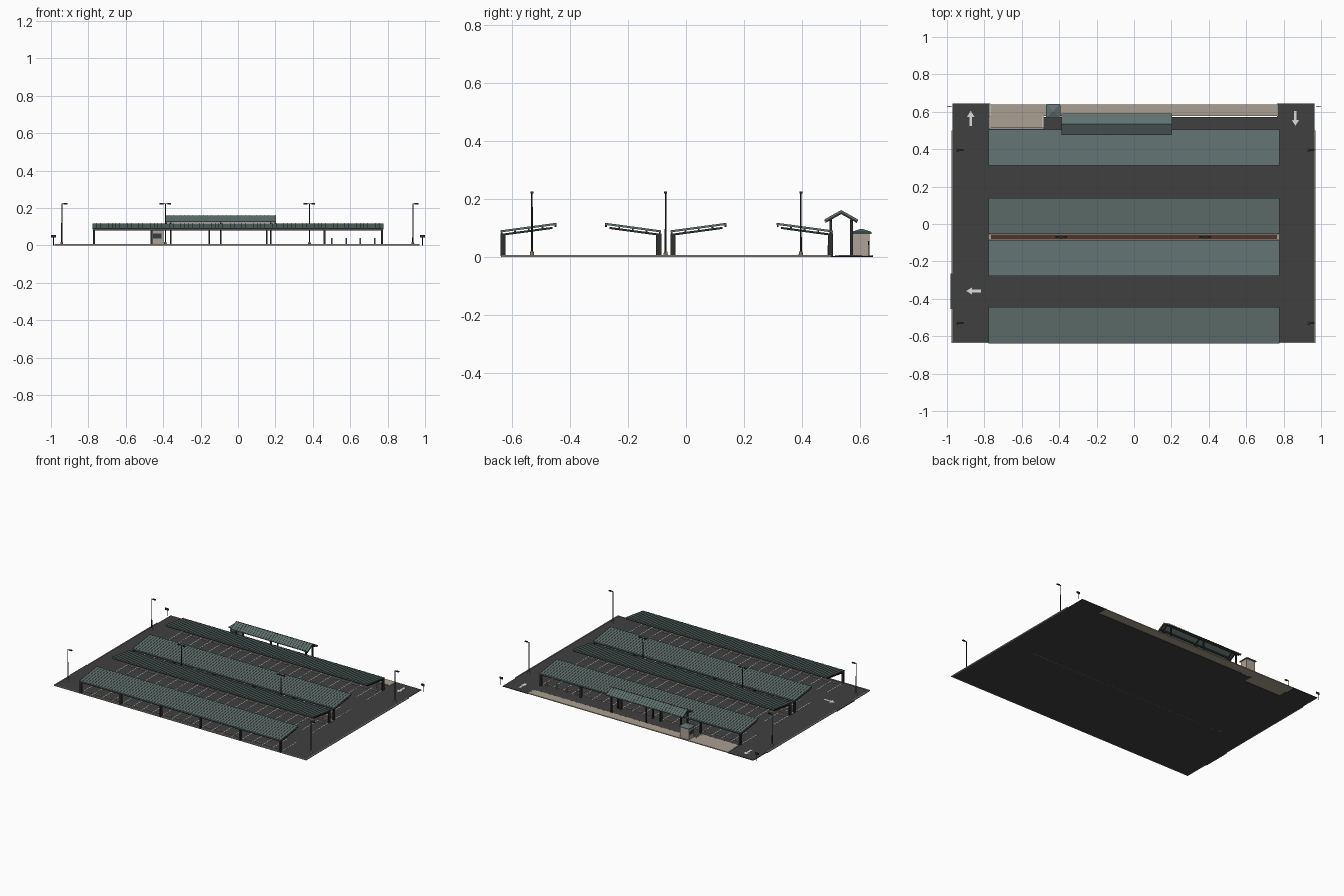
import bpy, bmesh, math
from mathutils import Matrix, Vector

if "Cube" in bpy.data.objects:
    bpy.data.objects.remove(bpy.data.objects["Cube"])


def material(name, r, g, b):
    m = bpy.data.materials.new(name)
    m.diffuse_color = (r, g, b, 1)
    m.use_nodes = True
    m.node_tree.nodes["Principled BSDF"].inputs["Base Color"].default_value = m.diffuse_color
    return m


ASPHALT = material("asphalt", 0.051, 0.051, 0.052)
CONCRETE = material("concrete", 0.40, 0.35, 0.285)
PAINT = material("white_paint", 0.72, 0.72, 0.70)
TEAL = material("teal_metal_roof", 0.115, 0.165, 0.155)
DARK = material("dark_steel", 0.028, 0.028, 0.030)
MULCH = material("brown_mulch", 0.085, 0.034, 0.021)
WALL = material("booth_wall", 0.42, 0.37, 0.31)
GLASS = material("dark_glass", 0.035, 0.045, 0.05)


class Part:
    """Collects simple solids into one named object."""

    def __init__(self, name, mat):
        self.name, self.mat, self.bm = name, mat, bmesh.new()

    def prism(self, pts, a, b, axis="x"):
        def put(p, t):
            return {"x": (t, p[0], p[1]), "y": (p[0], t, p[1]), "z": (p[0], p[1], t)}[axis]
        lo = [self.bm.verts.new(put(p, a)) for p in pts]
        hi = [self.bm.verts.new(put(p, b)) for p in pts]
        n = len(pts)
        self.bm.faces.new(lo)
        self.bm.faces.new(hi[::-1])
        for i in range(n):
            j = (i + 1) % n
            self.bm.faces.new((lo[i], hi[i], hi[j], lo[j]))

    def box(self, x0, x1, y0, y1, z0, z1):
        self.prism([(x0, y0), (x1, y0), (x1, y1), (x0, y1)], z0, z1, "z")

    def rod(self, x, y, z0, z1, r, r2=None, n=8):
        bmesh.ops.create_cone(self.bm, cap_ends=True, segments=n, radius1=r, radius2=r2 or r,
                              depth=z1 - z0, matrix=Matrix.Translation((x, y, (z0 + z1) / 2)))

    def done(self):
        bmesh.ops.recalc_face_normals(self.bm, faces=self.bm.faces)
        me = bpy.data.meshes.new(self.name)
        self.bm.to_mesh(me)
        self.bm.free()
        me.materials.append(self.mat)
        ob = bpy.data.objects.new(self.name, me)
        bpy.context.collection.objects.link(ob)


L = 0.775            # half length of the canopies
G = 0.004            # asphalt top
STALL = 0.077
POSTS = [-0.77 + 0.308 * i for i in range(6)]

# Asphalt lot, notched around the sidewalk, with the exit stub on the left
p = Part("asphalt_lot", ASPHALT)
p.prism([(-0.97, -0.63), (0.965, -0.63), (0.965, 0.643), (0.768, 0.643), (0.768, 0.573),
         (-0.485, 0.573), (-0.485, 0.51), (-0.772, 0.51), (-0.772, 0.643), (-0.97, 0.643),
         (-0.97, -0.265), (-0.982, -0.265), (-0.982, -0.455), (-0.97, -0.455)], 0, G, "z")
p.done()

# Sidewalk at the back
p = Part("sidewalk", CONCRETE)
p.prism([(-0.768, 0.514), (-0.489, 0.514), (-0.489, 0.577), (0.764, 0.577),
         (0.764, 0.64), (-0.768, 0.64)], 0, 0.006, "z")
p.done()

# Curbs around the lot and the median
p = Part("curbs", CONCRETE)
for x0, x1, y0, y1 in [(-0.976, -0.97, -0.635, -0.455), (-0.976, -0.97, -0.265, 0.5),
                       (0.965, 0.971, -0.635, 0.5), (-0.976, 0.971, -0.636, -0.63),
                       (-0.77, 0.77, -0.084, -0.079), (-0.77, 0.77, -0.060, -0.055),
                       (-0.775, -0.765, -0.084, -0.055), (0.765, 0.775, -0.084, -0.055)]:
    p.box(x0, x1, y0, y1, 0, 0.0065)
p.done()
p = Part("curb_edge_lines", PAINT)
for x in (-0.770, 0.766):
    p.box(x - 0.002, x + 0.002, 0.573, 0.643, 0, 0.007)
p.box(-0.489, -0.485, 0.512, 0.577, 0, 0.007)
p.done()
p = Part("median_bed", MULCH)
p.box(-0.765, 0.765, -0.079, -0.060, 0, 0.006)
p.done()

# Canopies: (low edge y, direction towards the high edge)
ROWS = [(-0.638, 1), (-0.086, -1), (-0.053, 1), (0.505, -1)]
ZL, ZH, W = 0.090, 0.116, 0.193
roof, ribs = Part("canopy_roofs", TEAL), Part("canopy_roof_ribs", TEAL)
trim, arms = Part("canopy_frames", DARK), Part("canopy_arms", DARK)
posts, stripes = Part("canopy_posts", DARK), Part("stall_lines", PAINT)
stops = Part("wheel_stops", CONCRETE)


def slab(part, yo, s, d0, d1, top, bottom, x0, x1):
    """Sloping strip between distances d0 and d1 from the low edge."""
    k = (ZH - ZL) / W
    part.prism([(yo + s * d0, ZL + k * d0 + bottom), (yo + s * d1, ZL + k * d1 + bottom),
                (yo + s * d1, ZL + k * d1 + top), (yo + s * d0, ZL + k * d0 + top)], x0, x1)


for yo, s in ROWS:
    slab(roof, yo, s, 0, W, 0, -0.005, -L - 0.003, L + 0.003)
    for i in range(77):
        x = -L + i * 2 * L / 76
        slab(ribs, yo, s, 0, W, 0.0022, -0.001, x - 0.001, x + 0.001)
    for d in (0.001, 0.047, 0.094, 0.141, W - 0.007):          # purlins
        slab(trim, yo, s, d, d + 0.006, -0.005, -0.012, -L, L)
    for x in POSTS:
        slab(arms, yo, s, 0.004, W - 0.015, -0.010, -0.017, x - 0.004, x + 0.004)
        yc = yo + s * 0.008
        posts.box(x - 0.005, x + 0.005, yc - 0.009, yc + 0.009, G, 0.082)
    for i in range(21):
        x = -0.77 + STALL * i
        ya, yb = sorted((yo + s * 0.02, yo + s * 0.19))
        stripes.box(x - 0.002, x + 0.002, ya, yb, G, G + 0.0008)
        if i < 20:
            yw = yo + s * 0.041
            stops.box(x + 0.017, x + 0.060, yw - 0.003, yw + 0.003, G, G + 0.004)
for part in (roof, ribs, trim, arms, posts, stripes, stops):
    part.done()

# Short posts heading the four stalls at the back right
p = Part("stall_marker_posts", CONCRETE)
for i in range(4):
    p.rod(0.5005 + STALL * i, 0.49, G, 0.04, 0.004)
p.done()

# Direction arrows
p = Part("direction_arrows", PAINT)
for x, y, a in [(-0.873, 0.565, 0), (0.863, 0.565, math.pi), (-0.857, -0.358, math.pi / 2)]:
    shape = [(-0.007, -0.04), (0.007, -0.04), (0.007, 0.008), (0.02, 0.008),
             (0, 0.04), (-0.02, 0.008), (-0.007, 0.008)]
    c, n = math.cos(a), math.sin(a)
    p.prism([(x + u * c - v * n, y + u * n + v * c) for u, v in shape], G, G + 0.0008, "z")
p.done()

# Gabled walkway shelter
YR, X0, X1 = 0.534, -0.388, 0.203
p, q, f = Part("shelter_roof", TEAL), Part("shelter_ribs", TEAL), Part("shelter_frame", DARK)
for s in (-1, 1):
    def strip(part, top, bottom, x0, x1, w=0.057):
        e = 0.160 - w * 0.56
        part.prism([(YR, 0.160 + top), (YR + s * w, e + top),
                    (YR + s * w, e + bottom), (YR, 0.160 + bottom)], x0, x1)
    strip(p, 0, -0.005, X0, X1)
    for i in range(30):
        x = X0 + 0.001 + i * (X1 - X0 - 0.002) / 29
        strip(q, 0.002, -0.001, x - 0.001, x + 0.001)
    for x in (X0 + 0.005, -0.36, -0.0925, 0.175, X1 - 0.005):  # rafters
        strip(f, -0.005, -0.012, x - 0.004, x + 0.004, 0.054)
    y = YR + s * 0.036
    f.box(X0 + 0.005, X1 - 0.005, y - 0.003, y + 0.003, 0.123, 0.133)
    for x in (-0.36, -0.0925, 0.175):
        f.box(x - 0.004, x + 0.004, y - 0.005, y + 0.005, G, 0.13)
for part in (p, q, f):
    part.done()

# Booth with hipped roof and windows
p = Part("booth_walls", WALL)
p.box(-0.465, -0.398, 0.574, 0.632, 0, 0.081)
p.done()
p = Part("booth_roof", TEAL)
p.box(-0.471, -0.392, 0.568, 0.639, 0.080, 0.086)
bmesh.ops.create_cone(p.bm, cap_ends=True, segments=4, radius1=0.052, radius2=0.006, depth=0.011,
                      matrix=Matrix.Translation((-0.4315, 0.6035, 0.0915))
                      @ Matrix.Rotation(math.pi / 4, 4, "Z"))
p.done()
p = Part("booth_windows", GLASS)
p.box(-0.455, -0.41, 0.572, 0.575, 0.037, 0.062)
p.box(-0.467, -0.464, 0.585, 0.62, 0.037, 0.062)
p.done()

# Lamp posts; the median ones carry two heads
pole, base = Part("lamp_poles", DARK), Part("lamp_bases", CONCRETE)
head = Part("lamp_heads", DARK)
LAMPS = [(x, y, (1,)) for x in (-0.942, 0.935) for y in (-0.53, 0.395)]
LAMPS += [(x, -0.07, (-1, 1)) for x in (-0.388, 0.382)]
for x, y, sides in LAMPS:
    base.rod(x, y, G, 0.019, 0.008, 0.006)
    pole.rod(x, y, 0.015, 0.224, 0.0035, 0.0025)
    for s in sides:
        a, b = sorted((x, x + s * 0.012))
        head.box(a, b, y - 0.0015, y + 0.0015, 0.220, 0.223)
        a, b = sorted((x + s * 0.010, x + s * 0.031))
        head.box(a, b, y - 0.005, y + 0.005, 0.219, 0.225)
for part in (pole, base, head):
    part.done()

# Small entrance signs at the back corners
p = Part("entrance_signs", DARK)
for x in (-0.987, 0.987):
    p.rod(x, 0.63, 0, 0.056, 0.002)
    p.box(x - 0.013, x + 0.013, 0.626, 0.629, 0.041, 0.056)
p.done()
